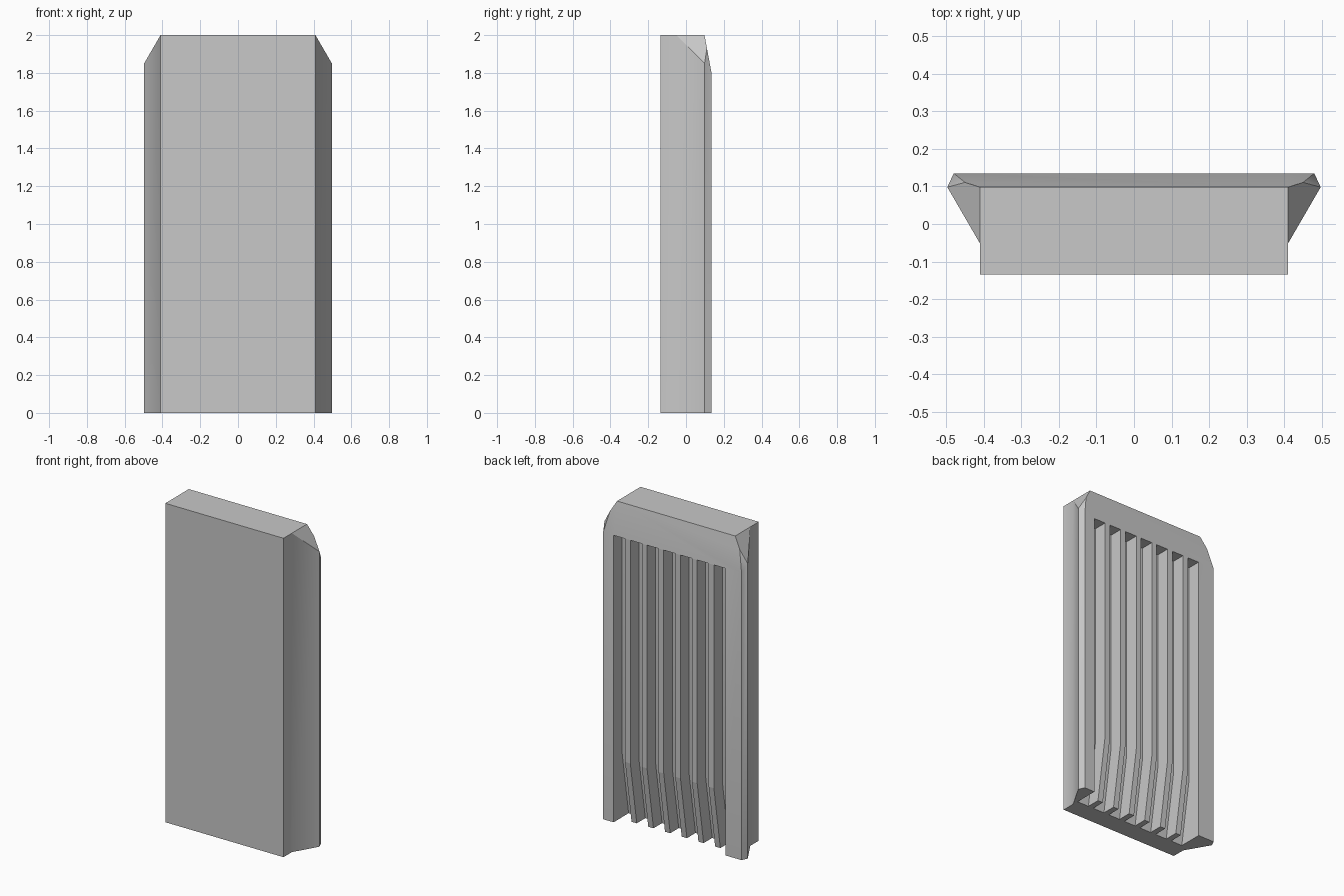
import bpy, bmesh, math
from mathutils import Vector

cube = bpy.data.objects.get("Cube")
if cube:
    bpy.data.objects.remove(cube, do_unlink=True)

grey = bpy.data.materials.new("plain_grey")
grey.use_nodes = True
colour = (0.58, 0.58, 0.58, 1)
grey.diffuse_color = colour
grey.node_tree.nodes["Principled BSDF"].inputs["Base Color"].default_value = colour


def prism(name, profile, extrude, cuts=()):
    """Extrude a flat profile, then trim it with planes (three points each)."""
    bm = bmesh.new()
    face = bm.faces.new([bm.verts.new(p) for p in profile])
    out = bmesh.ops.extrude_face_region(bm, geom=[face])
    bmesh.ops.translate(bm, vec=extrude,
                        verts=[v for v in out["geom"] if isinstance(v, bmesh.types.BMVert)])
    bmesh.ops.recalc_face_normals(bm, faces=bm.faces)
    for points in cuts:
        a, b, c = map(Vector, points)
        normal = (b - a).cross(c - a).normalized()
        if normal.dot(a - Vector((0, 0, 1))) < 0:
            normal = -normal
        cut = bmesh.ops.bisect_plane(bm, geom=bm.verts[:] + bm.edges[:] + bm.faces[:],
                                     dist=1e-5, plane_co=a, plane_no=normal, clear_outer=True)
        edges = [e for e in cut["geom_cut"] if isinstance(e, bmesh.types.BMEdge)]
        bmesh.ops.holes_fill(bm, edges=[e for e in edges if e.is_boundary])
    bmesh.ops.recalc_face_normals(bm, faces=bm.faces)
    mesh = bpy.data.meshes.new(name)
    bm.to_mesh(mesh)
    bm.free()
    mesh.materials.append(grey)
    obj = bpy.data.objects.new(name, mesh)
    bpy.context.collection.objects.link(obj)
    return obj


def activate(obj):
    bpy.ops.object.select_all(action="DESELECT")
    obj.select_set(True)
    bpy.context.view_layer.objects.active = obj


FRONT, BACK, TOP = -0.135, 0.135, 1.8
WIDE, EDGE = 0.497, 0.098            # widest point of the flare
LEFT, RIGHT = 0.408, -0.368          # ends of the slotted area
FLOOR, BEND, SLOPE = 0.05, 0.4, 0.16  # recess floor, bend height, inward slope
SLOTS, FIN = 7, 0.036

# Body: flared plan outline with trimmed top back edge and top corners
half = [(0.41, FRONT), (0.41, -0.052), (WIDE, EDGE), (0.48, BACK)]
outline = [(x, y, 0) for x, y in half] + [(-x, y, 0) for x, y in reversed(half)]
cuts = [[(0, EDGE, 2), (1, EDGE, 2), (0, BACK, TOP)]]
for s in (1, -1):
    cuts.append([(s * 0.41, 0, 2), (s * 0.41, 1, 2), (s * WIDE, 0, 1.85)])
    cuts.append([(s * WIDE, EDGE, 1.85), (s * 0.45, 0.1108, 1.931), (s * 0.48, BACK, TOP)])
body = prism("body", outline, (0, 0, 2), cuts)

# Recess in the back, open at the bottom, with a floor that slopes inward
low = -0.1
recess = [(0.3, low), (FLOOR - SLOPE * (BEND - low), low), (FLOOR, BEND), (FLOOR, TOP), (0.3, TOP)]
cutter = prism("recess_cutter", [(RIGHT, y, z) for y, z in recess], (LEFT - RIGHT, 0, 0))
cutter.hide_render = True
mod = body.modifiers.new("recess", "BOOLEAN")
mod.operation, mod.solver, mod.object = "DIFFERENCE", "EXACT", cutter
activate(body)
bpy.ops.object.modifier_apply(modifier=mod.name)
bpy.data.objects.remove(cutter, do_unlink=True)
bpy.ops.object.shade_smooth_by_angle(angle=math.radians(31))

# Fins: upright blades that follow the slope of the floor
slot = (LEFT - RIGHT - FIN * (SLOTS - 1)) / SLOTS
drop = SLOPE * BEND
root = FLOOR - 0.01
side = [(root - drop, 0), (BACK - drop, 0), (BACK, BEND), (BACK, TOP), (root, TOP), (root, BEND)]
for i in range(1, SLOTS):
    x = RIGHT + i * slot + (i - 1) * FIN
    prism(f"fin_{i}", [(x, y, z) for y, z in side], (FIN, 0, 0))
